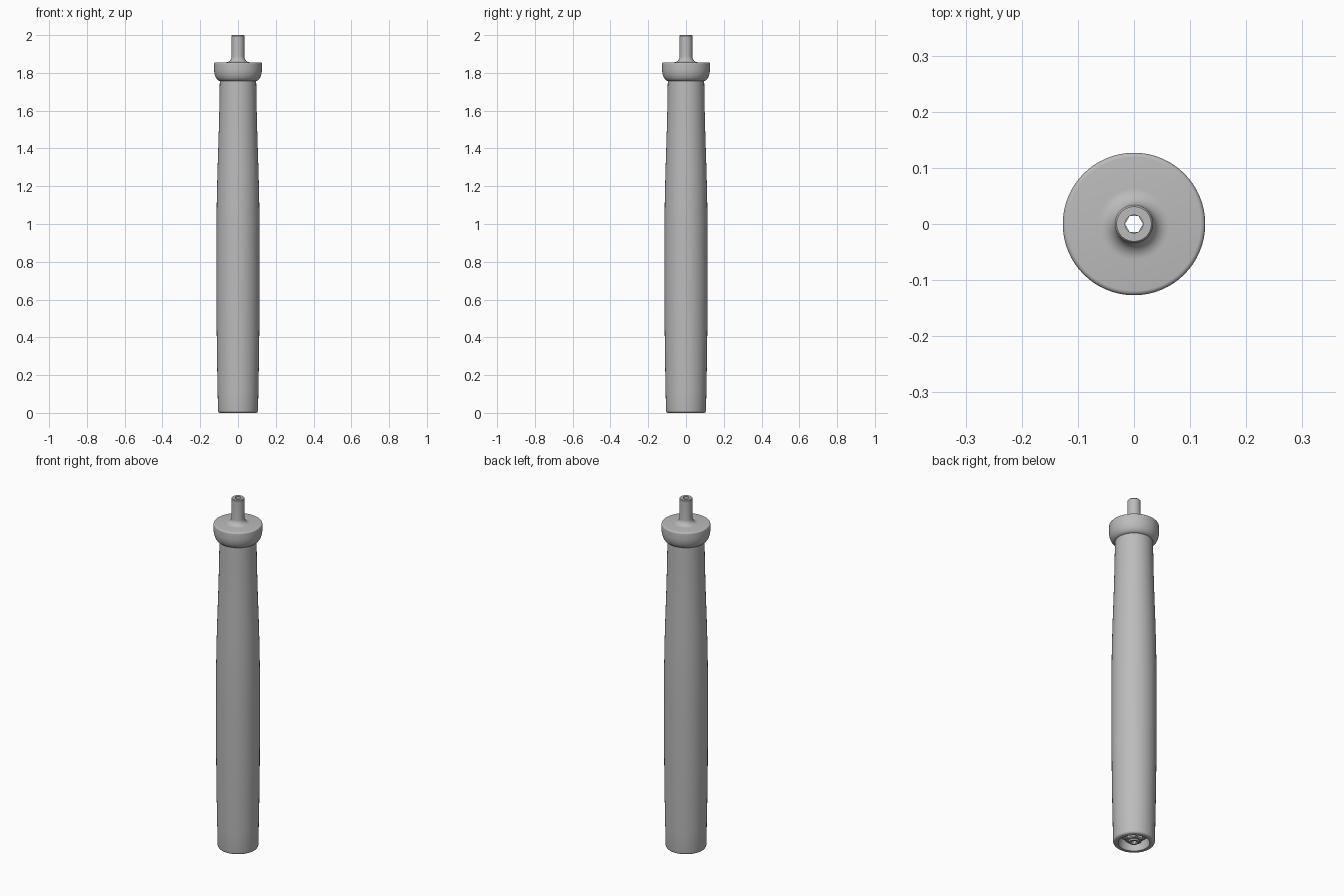
import bpy, math

cube = bpy.data.objects.get("Cube")
if cube:
    bpy.data.objects.remove(cube, do_unlink=True)

grey = bpy.data.materials.new("satin grey")
grey.use_nodes = True
grey.diffuse_color = (0.5, 0.5, 0.5, 1)
grey.node_tree.nodes["Principled BSDF"].inputs["Base Color"].default_value = (0.5, 0.5, 0.5, 1)


def lathe(name, profile, sides=64, angle=35):
    """Revolve a closed (radius, height) loop around z."""
    n = len(profile)
    verts = [(r * math.cos(2 * math.pi * i / sides), r * math.sin(2 * math.pi * i / sides), z)
             for i in range(sides) for r, z in profile]
    faces = []
    for i in range(sides):
        a, b = i * n, (i + 1) % sides * n
        faces += [(a + j, b + j, b + (j + 1) % n, a + (j + 1) % n) for j in range(n)]
    mesh = bpy.data.meshes.new(name)
    mesh.from_pydata(verts, [], faces)
    mesh.materials.append(grey)
    obj = bpy.data.objects.new(name, mesh)
    bpy.context.collection.objects.link(obj)
    bpy.ops.object.select_all(action='DESELECT')
    bpy.context.view_layer.objects.active = obj
    obj.select_set(True)
    bpy.ops.object.shade_smooth_by_angle(angle=math.radians(angle))
    return obj


def arc(cr, cz, rr, rz, start, end, steps=8):
    """Points on an elliptical arc, angles in degrees."""
    angles = [math.radians(start + (end - start) * k / steps) for k in range(steps + 1)]
    return [(cr + rr * math.cos(t), cz + rz * math.sin(t)) for t in angles]


BORE = 0.016

# Swelling grip with a rounded butt and a recess in its end
grip = [(0.08, 0)] + arc(0.094, 0.012, 0.012, 0.012, -90, 0, 5)
grip += [(0.108, 0.12), (0.111, 0.28), (0.113, 0.45), (0.114, 0.65), (0.114, 1.0),
         (0.112, 1.15), (0.108, 1.3), (0.103, 1.45), (0.099, 1.6), (0.096, 1.78)]
grip += [(BORE, 1.78), (BORE, 0.05), (0.074, 0.05)]
lathe("grip", grip)

# Bulging collar that sweeps up into the hollow spigot
collar = [(BORE, 1.757), (0.096, 1.757)]
collar += arc(0.094, 1.82, 0.033, 0.063, -80, 0)
collar += [(0.127, 1.848)] + arc(0.119, 1.848, 0.008, 0.008, 15, 90, 4)
collar += arc(0.064, 1.886, 0.03, 0.03, 270, 180)
collar += [(0.034, 1.996), (0.031, 2.0), (BORE, 2.0)]
lathe("collar_and_spigot", collar)

# Washer, hexagonal nut and rod end inside the recess
lathe("washer", [(BORE, 0.04), (0.06, 0.04), (0.06, 0.055), (BORE, 0.055)])
lathe("nut", [(BORE, 0.012), (0.04, 0.012), (0.046, 0.017), (0.046, 0.045), (BORE, 0.045)], 6, 20)
lathe("rod_end", [(BORE, 0.004), (0.026, 0.004), (0.028, 0.008), (0.028, 0.05), (BORE, 0.05)])
